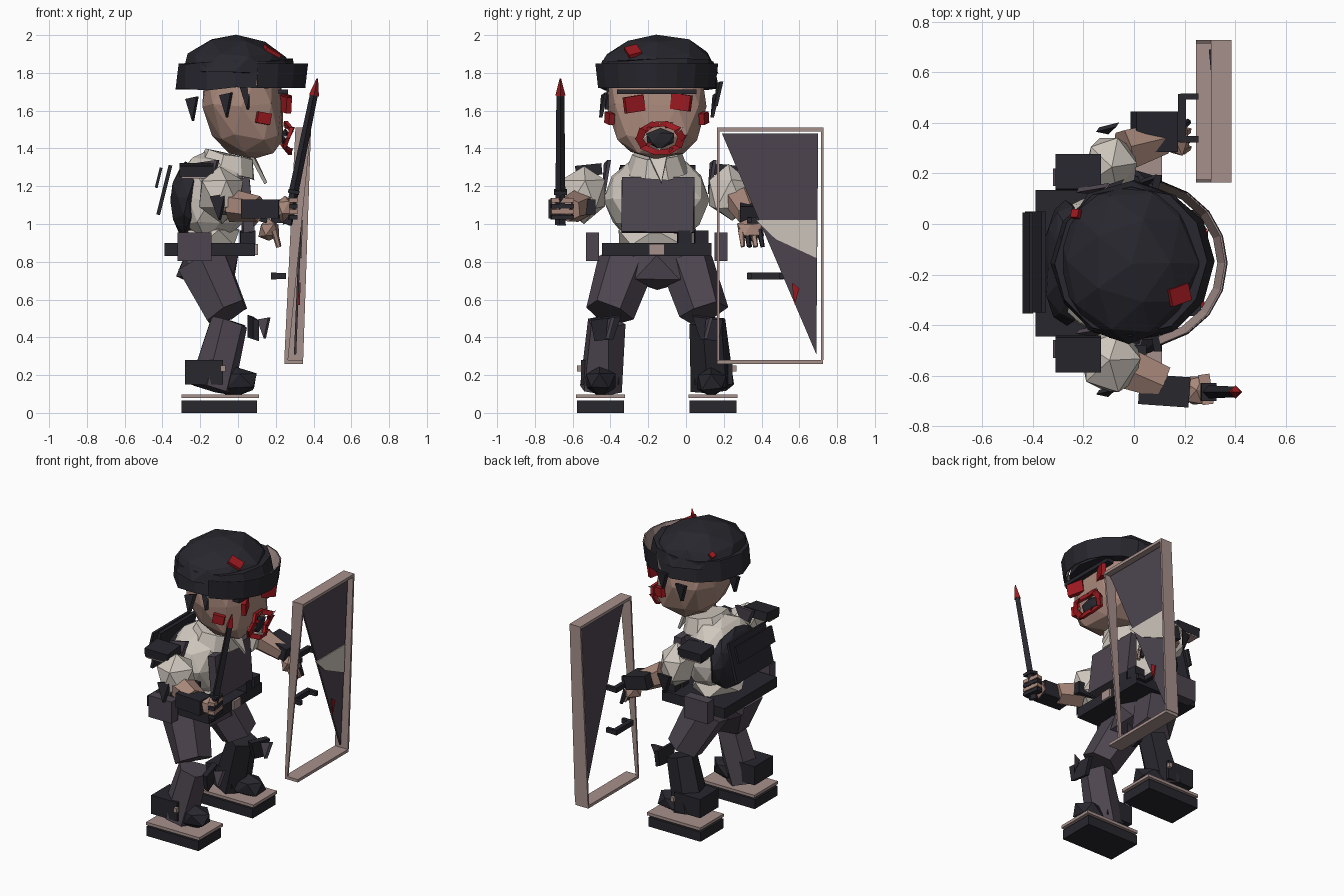
import bpy, bmesh, math, random
from mathutils import Vector, Matrix, Euler

if "Cube" in bpy.data.objects:
    bpy.data.objects.remove(bpy.data.objects["Cube"])

random.seed(4)
CY = -0.155  # body's own mirror plane; the figure looks toward +x


def mat(name, r, g, b):
    m = bpy.data.materials.new(name)
    m.diffuse_color = (r, g, b, 1)
    m.use_nodes = True
    m.node_tree.nodes["Principled BSDF"].inputs["Base Color"].default_value = m.diffuse_color
    return m


DARK = mat("charcoal", .021, .020, .027)
CLOTH = mat("purple_grey", .075, .06, .08)
SKIN = mat("skin", .40, .25, .20)
BEIGE = mat("beige", .38, .28, .26)
SHIRT = mat("shirt", .62, .57, .51)
RED = mat("red", .33, .010, .014)


def finish(name, bm, m, jit=0):
    for v in bm.verts:
        v.co += Vector([random.uniform(-jit, jit) for _ in range(3)])
    bmesh.ops.recalc_face_normals(bm, faces=bm.faces)
    me = bpy.data.meshes.new(name)
    bm.to_mesh(me)
    bm.free()
    me.materials.append(m)
    o = bpy.data.objects.new(name, me)
    bpy.context.collection.objects.link(o)
    return o


def box(name, c, s, m, rot=(0, 0, 0), jit=0):
    bm = bmesh.new()
    M = Matrix.Translation(c) @ Euler([math.radians(a) for a in rot]).to_matrix().to_4x4() @ Matrix.Diagonal((*s, 1))
    bmesh.ops.create_cube(bm, size=1, matrix=M)
    return finish(name, bm, m, jit)


def blob(name, c, s, m, sub=2, jit=.01, shape=None):
    bm = bmesh.new()
    bmesh.ops.create_icosphere(bm, subdivisions=sub, radius=1)
    for v in bm.verts:
        p = shape(v.co.copy()) if shape else v.co
        v.co = Vector(c) + Vector([p[i] * s[i] / 2 for i in range(3)])
    return finish(name, bm, m, jit)


def limb(name, p, q, r0, r1, m, n=6, jit=.008):
    p, q = Vector(p), Vector(q)
    d = q - p
    bm = bmesh.new()
    M = Matrix.Translation((p + q) / 2) @ d.to_track_quat('Z', 'Y').to_matrix().to_4x4()
    bmesh.ops.create_cone(bm, cap_ends=True, segments=n, radius1=r0, radius2=r1, depth=d.length, matrix=M)
    return finish(name, bm, m, jit)


def plate(name, pts, off, m):
    bm = bmesh.new()
    a = [bm.verts.new(p) for p in pts]
    b = [bm.verts.new(Vector(p) + Vector(off)) for p in pts]
    bm.faces.new(a)
    bm.faces.new(b[::-1])
    for i in range(len(a)):
        j = (i + 1) % len(a)
        bm.faces.new((a[i], a[j], b[j], b[i]))
    return finish(name, bm, m)


def shard(name, c, w, h, m):
    x, y, z = c
    plate(name, [(x - w / 2, y, z + h * .4), (x + w / 2, y + .02, z + h / 2), (x + .1 * w, y - .01, z - h / 2)], (.012, .018, 0), m)


# Head: boxy, narrowing to a forward chin
def skull(p):
    p = Vector([math.copysign(abs(c) ** .72, c) for c in p])
    if p.z < .1:
        t = (.1 - p.z) / 1.1
        p.x = p.x * (1 - .15 * t) + .30 * t
        p.y *= 1 - .16 * t
    return p


blob("head", (.015, CY, 1.63), (.45, .54, .57), SKIN, 2, .008, skull)
for y, z, r in ((-.275, 1.635, 8), (-.025, 1.645, -8)):
    box("eye", (.248, y, z), (.03, .11, .085), RED, (r, 0, r * 3))
for y in (-.405, .095):
    box("cheek_patch", (.135, y, 1.56), (.075, .03, .06), RED, (0, 10, 20 * (1 if y < CY else -1)))
box("brow", (.24, CY, 1.70), (.05, .42, .025), DARK)

# Open mouth with torn lip ring and teeth
N = 10
for i in range(N):
    a, b = (2 * math.pi * k / N for k in (i, i + 1))
    P = lambda t, r: (.255 + .02 * math.sin(t * 3), -.135 + .13 * r * math.cos(t), 1.455 + .09 * r * math.sin(t))
    plate("lip", [P(a, 1.05), P(b, 1), P(b, .68), P(a, .72)], (.02, 0, 0), RED)
    shard("tooth", P(a, .8), .03, .03, SHIRT if i % 2 else RED)
blob("mouth_hollow", (.25, -.135, 1.455), (.05, .17, .11), DARK, 1, .005)

# Helmet: full dome, brow band and curved leaning visor with pale inside
def dome(p):
    p.z = max(p.z, 0)
    return p


blob("helmet_dome", (-.015, CY + .005, 1.80), (.59, .65, .40), DARK, 2, .008, dome)
limb("helmet_band", (-.005, CY + .005, 1.72), (-.01, CY + .005, 1.86), .318, .30, DARK, 12)
for i in range(8):
    a, b = (math.radians(-76 + 19 * k) for k in (i, i + 1))
    V = lambda t, r, z: (.02 + r * math.cos(t), CY + (r - .01) * math.sin(t), z)
    plate("visor_outside", [V(a, .33, 1.72), V(b, .33, 1.72), V(b, .345, 1.85), V(a, .345, 1.85)],
          (.006, 0, 0), DARK)
    plate("visor_inside", [V(a, .31, 1.735), V(b, .31, 1.735), V(b, .34, 1.85), V(a, .34, 1.85)], (.006, 0, 0), BEIGE)
box("helmet_mark", (.18, -.28, 1.915), (.09, .07, .02), RED, (16, 28, 20))
box("helmet_mark_small", (-.23, .04, 1.89), (.035, .035, .02), RED, (-20, -35, 0))
for c in ((-.25, -.2, 1.61), (-.07, -.45, 1.63), (.04, -.42, 1.67), (-.08, .14, 1.63), (.05, .16, 1.69)):
    shard("hair_tuft", c, .06, .13, DARK)

# Torso, chest plate, collar and back gear
blob("torso", (-.15, CY, 1.13), (.40, .56, .50), SHIRT, 2, .012)
box("chest_plate", (.045, CY + .005, 1.10), (.06, .38, .29), CLOTH, (0, -4, 0), .006)
limb("collar", (-.07, CY, 1.27), (-.05, CY, 1.37), .17, .13, SHIRT, 9)
plate("neckerchief", [(.06, -.2, 1.36), (.07, -.1, 1.36), (.14, -.13, 1.21)], (.015, 0, .01), SHIRT)
blob("backpack", (-.27, CY, 1.13), (.19, .52, .40), DARK, 2, .012)
box("back_panel_lower", (-.39, -.15, 1.18), (.02, .40, .27), DARK, (0, 14, 0))
box("back_panel_upper", (-.42, -.155, 1.245), (.015, .40, .11), DARK, (0, 14, 0))

# Pelvis and belt
blob("pelvis", (-.16, CY, .77), (.36, .46, .25), CLOTH, 1, .012)
box("belt", (-.15, CY, .865), (.48, .58, .07), DARK)
box("buckle", (.095, CY, .865), (.02, .08, .06), BEIGE)
blob("waist", (-.15, CY, .93), (.36, .48, .20), SHIRT, 1, .01)
for y in (-.01, .08):
    box("belt_pouch", (.05, y, .93), (.08, .07, .07), DARK, (0, 0, 5))

for s in (-1, 1):
    Y = lambda d: CY + s * d
    box("hip_pouch", (-.23, Y(.34), .88), (.18, .07, .15), CLOTH)
    # Legs
    limb("thigh", (-.18, Y(.16), .79), (-.06, Y(.25), .53), .15, .125, CLOTH, 6, .012)
    limb("shin", (-.05, Y(.27), .48), (-.14, Y(.295), .13), .10, .115, CLOTH if s < 0 else DARK, 6, .01)
    plate("knee_guard", [(.05, Y(.19), .52), (.08, Y(.35), .50), (.08, Y(.33), .39), (.05, Y(.23), .40)], (.03, 0, -.01), DARK)
    shard("knee_strip", (.13, Y(.26), .45), .06, .11, CLOTH)
    box("ankle_guard", (-.18, Y(.30), .215), (.20, .20, .13), DARK)
    blob("boot", (-.02, Y(.295), .165), (.27, .18, .16), DARK, 1, .01)
    box("boot_buckle", (-.08, Y(.41), .235), (.025, .025, .03), BEIGE)
    box("welt", (-.095, Y(.298), .088), (.41, .26, .02), BEIGE)
    box("sole", (-.10, Y(.298), .033), (.40, .25, .066), DARK)
    # Shoulders and upper arms
    box("shoulder_pad", (-.22, Y(.36), 1.285), (.18, .14, .06), DARK, (s * -6, 0, 0))
    box("shoulder_trim", (-.225, Y(.38), 1.25), (.15, .09, .02), BEIGE)
    shard("shoulder_strap", (-.17, Y(.28), 1.25), .12, .18, CLOTH)
    shard("sleeve_strip", (-.11, Y(.52), 1.09), .08, .14, DARK)
    blob("upper_arm", (-.09, Y(.39), 1.16), (.25, .27, .31), SHIRT, 1, .012)

# Right forearm, gripping hand and blade
limb("forearm_right", (-.04, -.57, 1.10), (.11, -.63, 1.08), .085, .075, SKIN)
box("arm_cuff_right", (.12, -.66, 1.08), (.20, .12, .10), DARK, (0, 0, -4))
box("elbow_guard_right", (-.02, -.55, 1.09), (.14, .14, .08), DARK)
blob("fist_right", (.25, -.655, 1.08), (.13, .14, .14), SKIN, 1, .01)
for i in range(4):
    box("finger_right", (.285, -.655, 1.035 + .03 * i), (.045, .12, .024), SKIN if i % 2 else DARK, (0, 0, 8))
limb("sword_grip", (.265, -.665, 1.0), (.295, -.665, 1.17), .024, .024, DARK)
box("sword_guard", (.295, -.665, 1.17), (.06, .07, .02), DARK, (0, 12, 0))
limb("sword_blade", (.295, -.665, 1.17), (.405, -.665, 1.70), .026, .021, DARK, 4, 0)
limb("sword_tip", (.402, -.665, 1.68), (.42, -.665, 1.77), .027, .004, RED, 4, 0)

# Left forearm and hand reaching for the shield
limb("forearm_left", (-.04, .29, 1.12), (.11, .34, 1.04), .085, .07, SKIN)
box("arm_cuff_left", (.08, .365, 1.07), (.17, .16, .09), DARK, (0, 15, 0))
blob("hand_left", (.17, .34, .97), (.12, .15, .13), SKIN, 1, .01)
for i in range(4):
    limb("finger_left", (.19, .29 + .033 * i, .97), (.215, .30 + .035 * i, .88), .018, .013, DARK if i % 2 else SKIN, 5, .003)

# Tilted shield: four rim walls, a triangular panel with a pale stripe
F = lambda z: .345 + (z - .28) * .034
B = lambda z: .245 + (z - .28) * .048
T, L = 1.51, .28
plate("shield_rim_outer", [(B(L), .715, L), (F(L), .715, L), (F(T), .715, T), (B(T), .715, T)], (0, .014, 0), BEIGE)
plate("shield_rim_inner", [(B(L), .165, L), (B(L) + .02, .165, L), (F(T), .165, T), (B(T), .165, T)], (0, .012, 0), BEIGE)
for z, n in ((T, "top"), (L, "bottom")):
    plate("shield_rim_" + n, [(B(z), .165, z), (F(z), .165, z), (F(z), .725, z), (B(z), .725, z)], (0, 0, -.02), BEIGE)
S = lambda y, z, d=0: ((F(z) + B(z)) / 2 + d, y, z)
plate("shield_panel", [S(.19, 1.48), S(.70, 1.48), S(.69, .31)], (.012, 0, 0), CLOTH)
plate("shield_stripe", [S(.37, 1.02, .008), S(.69, 1.02, .008), S(.69, .82, .008), S(.475, .92, .008)], (.01, 0, 0), SHIRT)
plate("shield_red_mark", [S(.56, .69, .008), S(.60, .66, .008), S(.575, .57, .008)], (.012, 0, 0), RED)
for z in (.725, 1.02):
    box("shield_handle", (.19, .42, z), (.03, .19, .035), DARK)
    for y in (.335, .505):
        box("handle_post", (.22, y, z), (.07, .025, .03), DARK)
